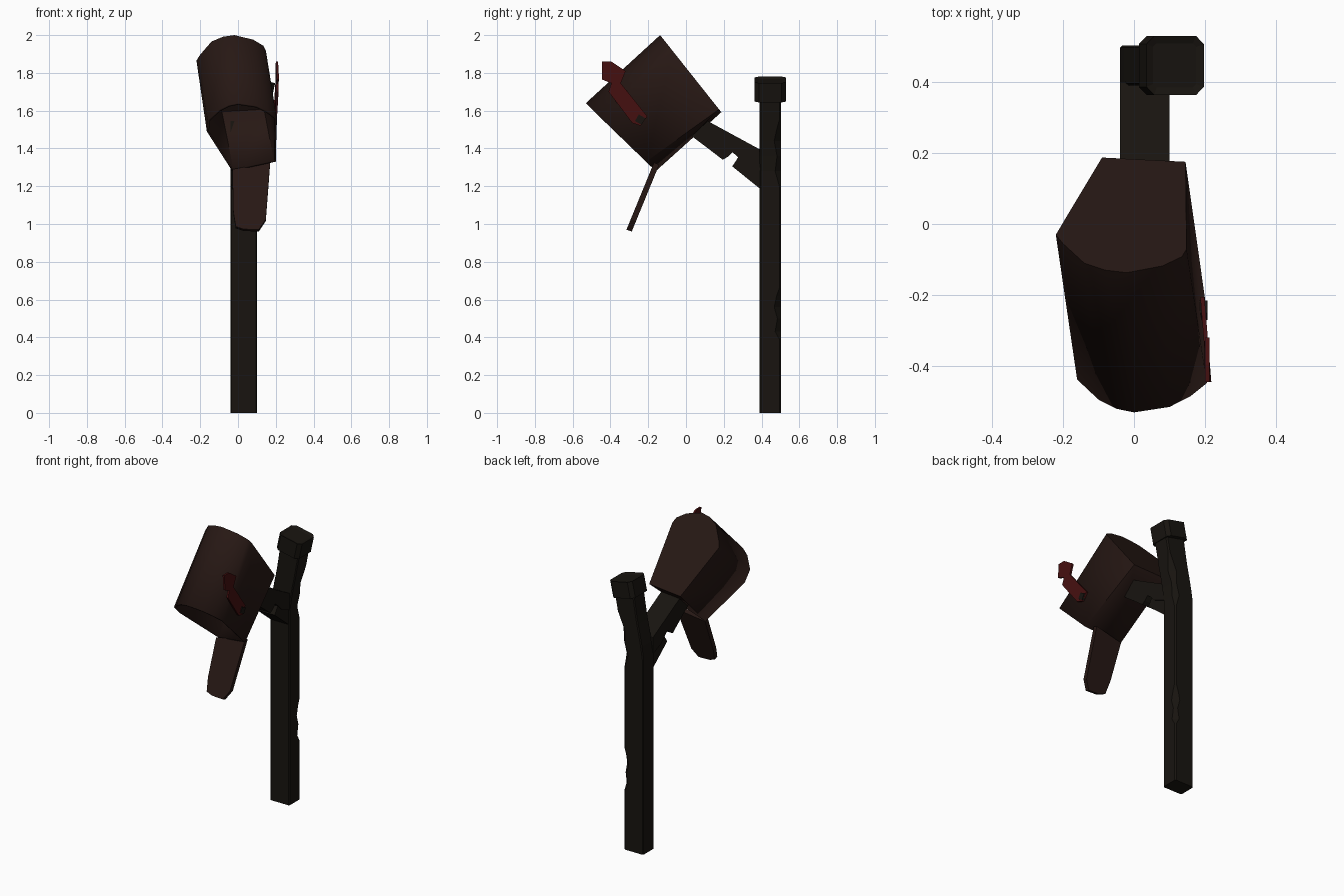
import bpy, bmesh, math
from mathutils import Matrix

if "Cube" in bpy.data.objects:
    bpy.data.objects.remove(bpy.data.objects["Cube"])


def material(name, rgb):
    m = bpy.data.materials.new(name)
    m.diffuse_color = (*rgb, 1)
    m.use_nodes = True
    m.node_tree.nodes["Principled BSDF"].inputs["Base Color"].default_value = m.diffuse_color
    return m


WOOD = material("dark_wood", (0.009, 0.007, 0.005))
RUST = material("rusty_metal", (0.020, 0.009, 0.007))
RED = material("red_paint", (0.06, 0.005, 0.005))


def finish(bm, name, mat, smooth=False):
    bmesh.ops.recalc_face_normals(bm, faces=bm.faces)
    me = bpy.data.meshes.new(name)
    bm.to_mesh(me)
    bm.free()
    ob = bpy.data.objects.new(name, me)
    bpy.context.collection.objects.link(ob)
    me.materials.append(mat)
    if smooth:
        bpy.ops.object.select_all(action='DESELECT')
        ob.select_set(True)
        bpy.context.view_layer.objects.active = ob
        bpy.ops.object.shade_smooth_by_angle(angle=math.radians(40))
    return ob


def loft(name, rings, mat, caps=(True, True), smooth=False):
    bm = bmesh.new()
    vr = [[bm.verts.new(p) for p in r] for r in rings]
    n = len(vr[0])
    for a, b in zip(vr, vr[1:]):
        for i in range(n):
            j = (i + 1) % n
            bm.faces.new((a[i], a[j], b[j], b[i]))
    if caps[0]:
        bm.faces.new(vr[0][::-1])
    if caps[1]:
        bm.faces.new(vr[-1])
    return finish(bm, name, mat, smooth)


def prism_x(name, yz, x0, x1, mat):
    return loft(name, [[(x, y, z) for y, z in yz] for x in (x0, x1)], mat)


# Post: stacked sections (height, sideways lean, chip on the back right corner)
levels = [(0, 0, .008), (.39, 0, .008), (.43, 0, .03), (.5, 0, .018), (.56, 0, .035),
          (.62, 0, .022), (.66, 0, .008), (1.2, 0, .008), (1.28, 0, .03), (1.36, .012, .02),
          (1.44, .027, .035), (1.5, .04, .022), (1.55, .049, .008), (1.69, .073, .008)]
rings = []
for z, dx, c in levels:
    x0, x1, y0, y1, b = -.04 + dx, .10 + dx, .39, .502, .006
    tilt = -.18 if z > 1.6 else 0
    pts = [(x0 + b, y0), (x1 - b, y0), (x1, y0 + b), (x1, y1 - c), (x1 - c, y1),
           (x0 + b, y1), (x0, y1 - b), (x0, y0 + b)]
    rings.append([(x, y, z + tilt * (x - .03 - dx)) for x, y in pts])
loft("post", rings, WOOD)

# Tilted post cap with chamfered corners and an inset top
bm = bmesh.new()
bmesh.ops.create_cube(bm, size=1)
bmesh.ops.scale(bm, vec=(.165, .165, .105), verts=bm.verts)
upright = [e for e in bm.edges if abs(e.verts[0].co.z - e.verts[1].co.z) > .05]
bmesh.ops.bevel(bm, geom=upright, offset=.022, segments=1, affect='EDGES')
top = [f for f in bm.faces if f.normal.z > .9]
bmesh.ops.inset_region(bm, faces=top, thickness=.022, depth=-.008)
bmesh.ops.transform(bm, matrix=Matrix.Translation((.105, .446, 1.712)) @
                    Matrix.Rotation(math.radians(12), 4, 'Y'), verts=bm.verts)
finish(bm, "post_cap", WOOD)

# Splintered support arm and the broken brace under it
prism_x("support_arm", [(.03, 1.465), (.115, 1.545), (.40, 1.39), (.40, 1.28), (.31, 1.32),
                        (.27, 1.36), (.245, 1.38), (.22, 1.355), (.195, 1.34), (.13, 1.39)],
        -.04, .10, WOOD)
prism_x("brace", [(.40, 1.18), (.40, 1.36), (.28, 1.36), (.265, 1.335), (.245, 1.305)],
        -.035, .095, WOOD)

# Mailbox shell: dented round-top section from open front to closed back
front = [(-.03, 1.28), (.2, 1.33), (.205, 1.56), (.16, 1.595), (.1, 1.625), (0, 1.64),
         (-.05, 1.63), (-.1, 1.605), (-.16, 1.55), (-.165, 1.49)]
back = [(-.09, .187), (.145, .175), (.148, -.07), (.135, -.092), (.08, -.118), (-.02, -.137),
        (-.08, -.13), (-.14, -.11), (-.2, -.055), (-.22, -.03)]
shell = loft("mailbox_shell", [[(x, -.16 - (z - 1.28) * 1.028, z) for x, z in front],
                               [(x, y, 2.0 - (y + .137) * 1.26) for x, y in back]],
             RUST, caps=(False, True), smooth=True)
mod = shell.modifiers.new("wall", 'SOLIDIFY')
mod.thickness = .012
mod.offset = -1

# Door hanging open from the lower rim
outline = [(-.03, 1.285), (.17, 1.32), (.147, 1.02), (.11, .965), (.03, .968), (-.012, .982),
           (-.025, 1.06)]
door_rings = []
for s in (-1, 1):
    door_rings.append([(x, -.168 - (1.29 - z) * .41 + s * .014, z - s * .005) for x, z in outline])
loft("door", door_rings, RUST)

# Bent signal flag on the right side, curling outward toward its tip
flag = [(-.445, 1.86), (-.395, 1.86), (-.32, 1.81), (-.345, 1.745), (-.205, 1.57),
        (-.24, 1.52), (-.285, 1.535), (-.41, 1.70), (-.395, 1.745), (-.445, 1.765)]


def side_x(y, z):
    return .186 - .08 * (y + .2) if z < 1.78 else .2


loft("signal_flag", [[(side_x(y, z) + d, y, z) for y, z in flag] for d in (0, .012)], RED)

# Flag pivot
prism_x("flag_pivot", [(-.27, 1.545), (-.235, 1.525), (-.215, 1.56), (-.25, 1.58)],
        .18, .207, WOOD)
